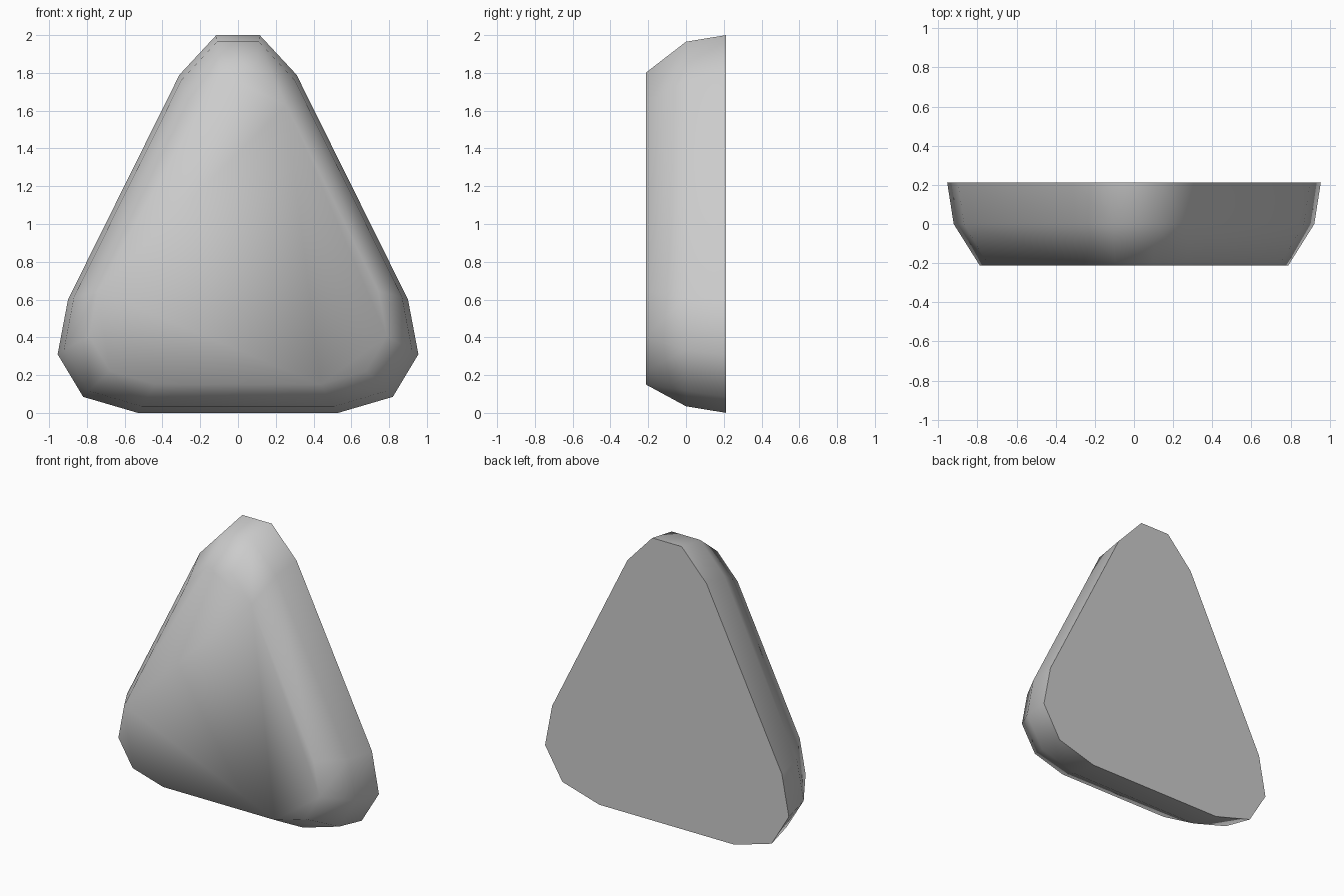
import bpy, bmesh

cube = bpy.data.objects.get("Cube")
if cube:
    bpy.data.objects.remove(cube)

# Plain grey material
grey = bpy.data.materials.new("light_grey")
grey.use_nodes = True
color = (0.6, 0.6, 0.6, 1)
grey.diffuse_color = color
grey.node_tree.nodes["Principled BSDF"].inputs["Base Color"].default_value = color

# Half outline of the rounded triangle, from top to bottom, then mirrored
half = [(0.115, 2.0), (0.31, 1.79), (0.90, 0.60), (0.955, 0.31), (0.82, 0.085), (0.53, 0.0)]
outline = half + [(-x, z) for x, z in reversed(half)]

# Layers from back to front: depth, scale of the outline, height of its centre
layers = [(0.213, 1.0, 0.9), (0.0, 0.965, 1.0), (-0.213, 0.825, 0.86)]

bm = bmesh.new()
rings = [[bm.verts.new((x * s, y, c + (z - c) * s)) for x, z in outline]
         for y, s, c in layers]
back = bm.faces.new(rings[0])
bm.faces.new(rings[-1])
n = len(outline)
for a, b in zip(rings, rings[1:]):
    for i in range(n):
        j = (i + 1) % n
        bm.faces.new((a[i], a[j], b[j], b[i]))
bmesh.ops.recalc_face_normals(bm, faces=bm.faces)

# Soft front and rim, with a crisp flat back
for face in bm.faces:
    face.smooth = True
for edge in back.edges:
    edge.smooth = False

mesh = bpy.data.meshes.new("rounded_triangle")
bm.to_mesh(mesh)
bm.free()
mesh.materials.append(grey)
body = bpy.data.objects.new("rounded_triangle", mesh)
bpy.context.collection.objects.link(body)
